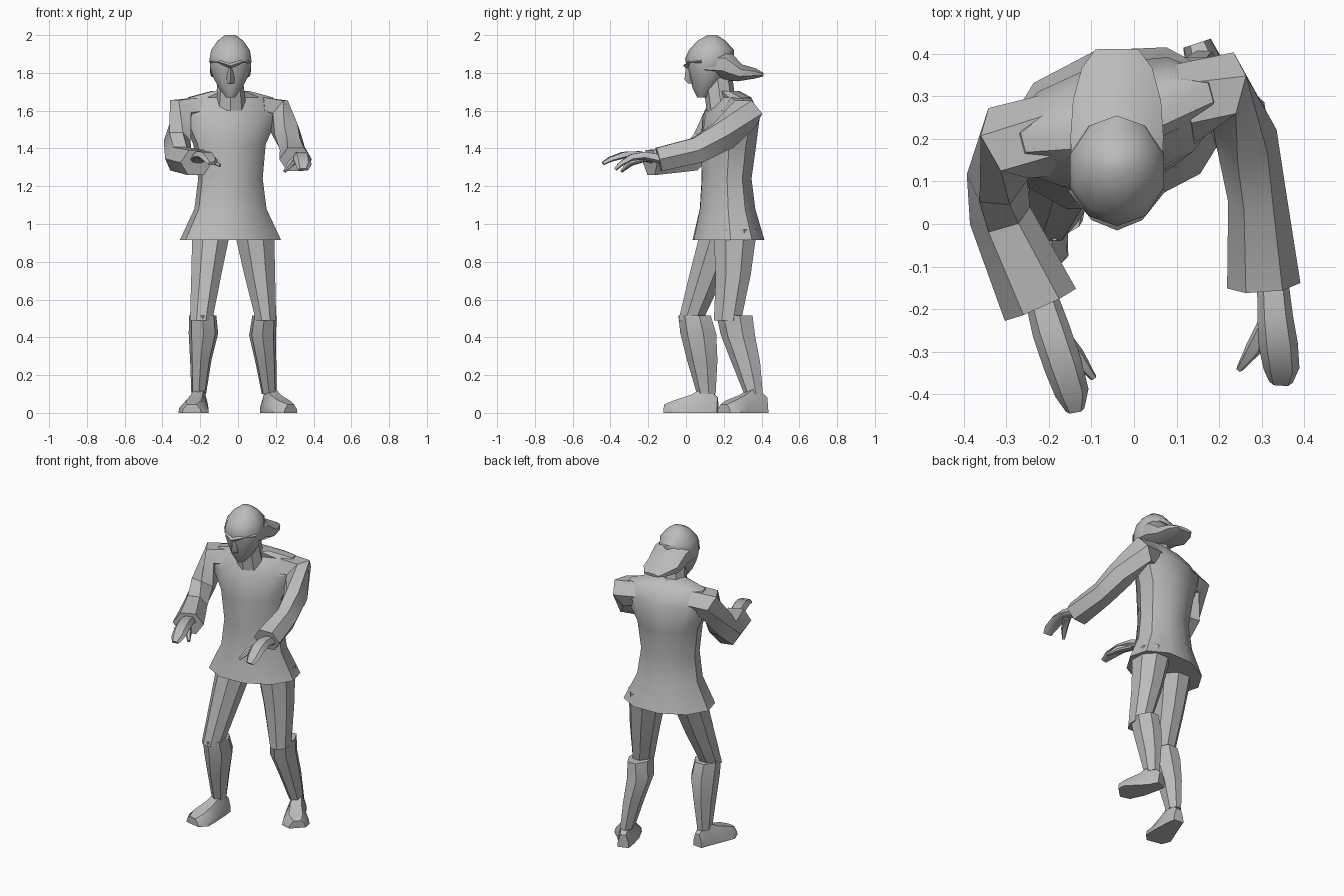
import bpy, bmesh, math
from mathutils import Vector

grey = bpy.data.materials.new("plain grey")
grey.diffuse_color = (0.5, 0.5, 0.5, 1)
UP = Vector((0, 0, 1))


def loft(name, sections, angle=35):
    """Skin a list of equal-length point loops and cap both ends."""
    bm = bmesh.new()
    rings = [[bm.verts.new(p) for p in s] for s in sections]
    n = len(rings[0])
    for a, b in zip(rings, rings[1:]):
        for i in range(n):
            j = (i + 1) % n
            bm.faces.new((a[i], a[j], b[j], b[i]))
    bm.faces.new(rings[0][::-1])
    bm.faces.new(rings[-1])
    bmesh.ops.recalc_face_normals(bm, faces=bm.faces)
    mesh = bpy.data.meshes.new(name)
    bm.to_mesh(mesh)
    bm.free()
    mesh.materials.append(grey)
    ob = bpy.data.objects.new(name, mesh)
    bpy.context.collection.objects.link(ob)
    bpy.ops.object.select_all(action='DESELECT')
    ob.select_set(True)
    bpy.context.view_layer.objects.active = ob
    bpy.ops.object.shade_smooth_by_angle(angle=math.radians(angle))
    return ob


def unit_ring(n, phase=0.0):
    return [(math.cos(math.tau * i / n + phase), math.sin(math.tau * i / n + phase)) for i in range(n)]


def stack(name, rows, n=8, turn=0.0, phase=0.0, angle=35):
    """Horizontal rings: rows of (x, y, z, half width, half depth)."""
    c, s = math.cos(turn), math.sin(turn)
    secs = []
    for x, y, z, rx, ry in rows:
        secs.append([Vector((x + a * rx * c - b * ry * s, y + a * rx * s + b * ry * c, z))
                     for a, b in unit_ring(n, phase)])
    return loft(name, secs, angle)


def tube(name, rows, profile, angle=35):
    """Sections along a path: rows of (x, y, z, half width, half height)."""
    pts = [Vector(r[:3]) for r in rows]
    secs = []
    for i, r in enumerate(rows):
        t = Vector((0, 0, 0))
        if i > 0:
            t += (pts[i] - pts[i - 1]).normalized()
        if i < len(pts) - 1:
            t += (pts[i + 1] - pts[i]).normalized()
        t.normalize()
        u = t.cross(UP).normalized()
        v = u.cross(t)
        secs.append([pts[i] + u * a * r[3] + v * b * r[4] for a, b in profile])
    return loft(name, secs, angle)


HEX = [(a * 1.08, b * 1.1) for a, b in unit_ring(6)]
FLAT = [(-1, -.5), (-.6, .7), (.6, .7), (1, -.5), (.6, -1), (-.6, -1)]
SOLE = [(-1, 0), (-.95, .4), (-.5, 1), (.5, 1), (.95, .4), (1, 0)]
TWIST = math.radians(15)

# Tunic body, turned slightly at the waist
stack("tunic", [
    (-.04, .225, .915, .275, .19), (-.04, .22, 1.08, .195, .15),
    (-.04, .215, 1.24, .174, .135), (-.045, .225, 1.42, .195, .15),
    (-.045, .24, 1.58, .27, .142), (-.04, .25, 1.67, .24, .075),
    (-.04, .22, 1.705, .10, .06)], n=10, turn=TWIST, phase=math.pi / 2)

# Neck
stack("neck", [(-.04, .19, 1.60, .085, .08), (-.04, .165, 1.78, .065, .08)], n=8)

# Head with pointed face and domed crown
stack("head", [
    (-.04, .085, 1.67, .024, .025), (-.04, .10, 1.72, .065, .065),
    (-.04, .115, 1.78, .098, .095), (-.04, .12, 1.83, .114, .115),
    (-.04, .125, 1.875, .116, .13), (-.04, .135, 1.92, .108, .12),
    (-.04, .135, 1.97, .072, .075), (-.04, .14, 2.0, .03, .025)],
    n=10, phase=-math.pi / 2, angle=40)

# Hair swept out behind
tube("swept_hair", [
    (-.04, .10, 1.85, .116, .085), (-.04, .20, 1.845, .118, .09),
    (-.04, .285, 1.80, .112, .05), (-.04, .365, 1.797, .09, .03),
    (-.04, .41, 1.79, .055, .01)], unit_ring(8, math.pi / 8), angle=45)

# Brow ridge and nose
tube("brow", [
    (-.145, .085, 1.86, .012, .012), (-.09, .022, 1.857, .016, .014),
    (-.04, .003, 1.838, .018, .014), (.01, .022, 1.857, .016, .014),
    (.065, .085, 1.86, .012, .012)], unit_ring(4))
stack("nose", [
    (-.04, .035, 1.745, .022, .025), (-.04, .022, 1.765, .022, .03),
    (-.04, .015, 1.84, .010, .015)], n=4)

# Sleeves
tube("left_sleeve", [
    (-.19, .21, 1.60, .09, .075), (-.295, .19, 1.59, .088, .085),
    (-.322, .11, 1.44, .066, .08), (-.315, .02, 1.345, .068, .072),
    (-.22, -.19, 1.325, .085, .07)], HEX)
tube("right_sleeve", [
    (.11, .28, 1.60, .09, .075), (.21, .315, 1.585, .085, .085),
    (.265, .20, 1.47, .068, .082), (.29, .06, 1.39, .064, .072),
    (.305, -.145, 1.342, .08, .066)], HEX)

# Hands with separate thumbs
tube("left_hand", [
    (-.222, -.16, 1.345, .038, .028), (-.195, -.25, 1.368, .045, .025),
    (-.168, -.33, 1.368, .045, .02), (-.145, -.40, 1.345, .04, .015),
    (-.138, -.44, 1.322, .022, .01)], FLAT)
tube("left_thumb", [
    (-.19, -.24, 1.355, .022, .02), (-.135, -.31, 1.34, .020, .017),
    (-.095, -.362, 1.31, .008, .008)], FLAT)
tube("right_hand", [
    (.325, -.12, 1.345, .036, .028), (.332, -.22, 1.365, .042, .025),
    (.34, -.29, 1.355, .046, .02), (.347, -.345, 1.32, .042, .015),
    (.345, -.375, 1.29, .028, .01)], FLAT)
tube("right_thumb", [
    (.32, -.22, 1.35, .022, .02), (.28, -.295, 1.325, .020, .017),
    (.247, -.342, 1.28, .008, .008)], FLAT)

# Thighs
stack("left_thigh", [
    (-.14, .19, .97, .11, .12), (-.168, .11, .73, .086, .10),
    (-.195, .025, .49, .064, .07)], n=8, phase=math.pi / 8)
stack("right_thigh", [
    (.085, .26, .97, .115, .125), (.115, .25, .73, .088, .10),
    (.148, .22, .49, .058, .078)], n=8, phase=math.pi / 8)

# Boot shafts, a little wider than the knees
stack("left_boot", [
    (-.187, .05, .515, .074, .09), (-.183, .07, .42, .08, .10),
    (-.197, .09, .28, .058, .085), (-.208, .11, .10, .04, .052)], n=7, phase=-math.pi / 2)
stack("right_boot", [
    (.14, .262, .515, .066, .10), (.13, .28, .41, .073, .095),
    (.147, .32, .27, .057, .08), (.165, .36, .10, .04, .052)], n=7, phase=-math.pi / 2)

# Feet, the rear one pointing outward
tube("left_foot", [
    (-.198, .168, 0, .032, .08), (-.205, .11, 0, .046, .14),
    (-.218, .03, 0, .064, .095), (-.235, -.06, 0, .082, .065),
    (-.245, -.11, 0, .05, .045)], SOLE)
tube("right_foot", [
    (.148, .425, 0, .034, .08), (.168, .365, 0, .046, .14),
    (.20, .30, 0, .064, .095), (.245, .235, 0, .08, .065),
    (.28, .20, 0, .048, .045)], SOLE)
